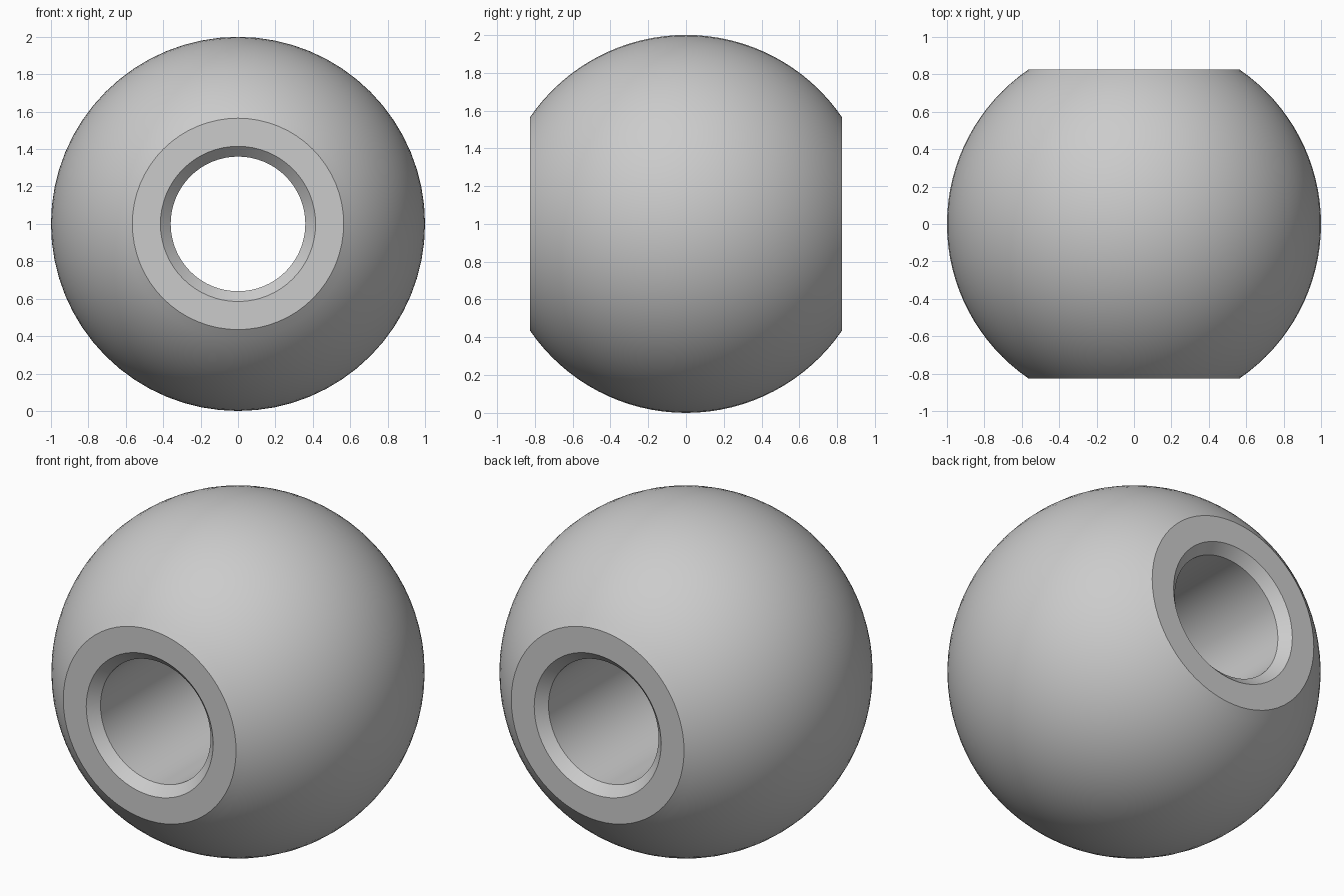
import bpy, bmesh, math
from mathutils import Vector

if "Cube" in bpy.data.objects:
    bpy.data.objects.remove(bpy.data.objects["Cube"], do_unlink=True)

RADIUS = 1.0
HALF_WIDTH = 0.825      # distance from centre to each flat end
BORE, CHAMFER = 0.36, 0.055
ARC_STEPS, SIDES = 32, 64

# Single grey material
grey = bpy.data.materials.new("plain grey")
grey.use_nodes = True
colour = (0.6, 0.6, 0.6, 1)
grey.diffuse_color = colour
grey.node_tree.nodes["Principled BSDF"].inputs["Base Color"].default_value = colour

# Closed cross-section: spherical arc, then the chamfered bore
limit = math.asin(HALF_WIDTH / RADIUS)
angles = [-limit + 2 * limit * i / ARC_STEPS for i in range(ARC_STEPS + 1)]
profile = [(RADIUS * math.cos(a), RADIUS * math.sin(a)) for a in angles]
profile += [(BORE + CHAMFER, HALF_WIDTH), (BORE, HALF_WIDTH - CHAMFER),
            (BORE, CHAMFER - HALF_WIDTH), (BORE + CHAMFER, -HALF_WIDTH)]

# Revolve the section around the y axis
bm = bmesh.new()
verts = [bm.verts.new((r, y, 0)) for r, y in profile]
edges = [bm.edges.new((v, verts[(i + 1) % len(verts)])) for i, v in enumerate(verts)]
bmesh.ops.spin(bm, geom=verts + edges, cent=(0, 0, 0), axis=(0, 1, 0),
               angle=math.tau, steps=SIDES, use_merge=True)
bmesh.ops.remove_doubles(bm, verts=bm.verts, dist=0.0001)
bmesh.ops.translate(bm, verts=bm.verts, vec=Vector((0, 0, RADIUS)))
bmesh.ops.recalc_face_normals(bm, faces=bm.faces)

mesh = bpy.data.meshes.new("drilled_ball")
bm.to_mesh(mesh)
bm.free()
mesh.materials.append(grey)
ball = bpy.data.objects.new("drilled_ball", mesh)
bpy.context.collection.objects.link(ball)

# Smooth ball and bore with crisp rims
bpy.ops.object.select_all(action="DESELECT")
ball.select_set(True)
bpy.context.view_layer.objects.active = ball
bpy.ops.object.shade_smooth_by_angle(angle=math.radians(25))
